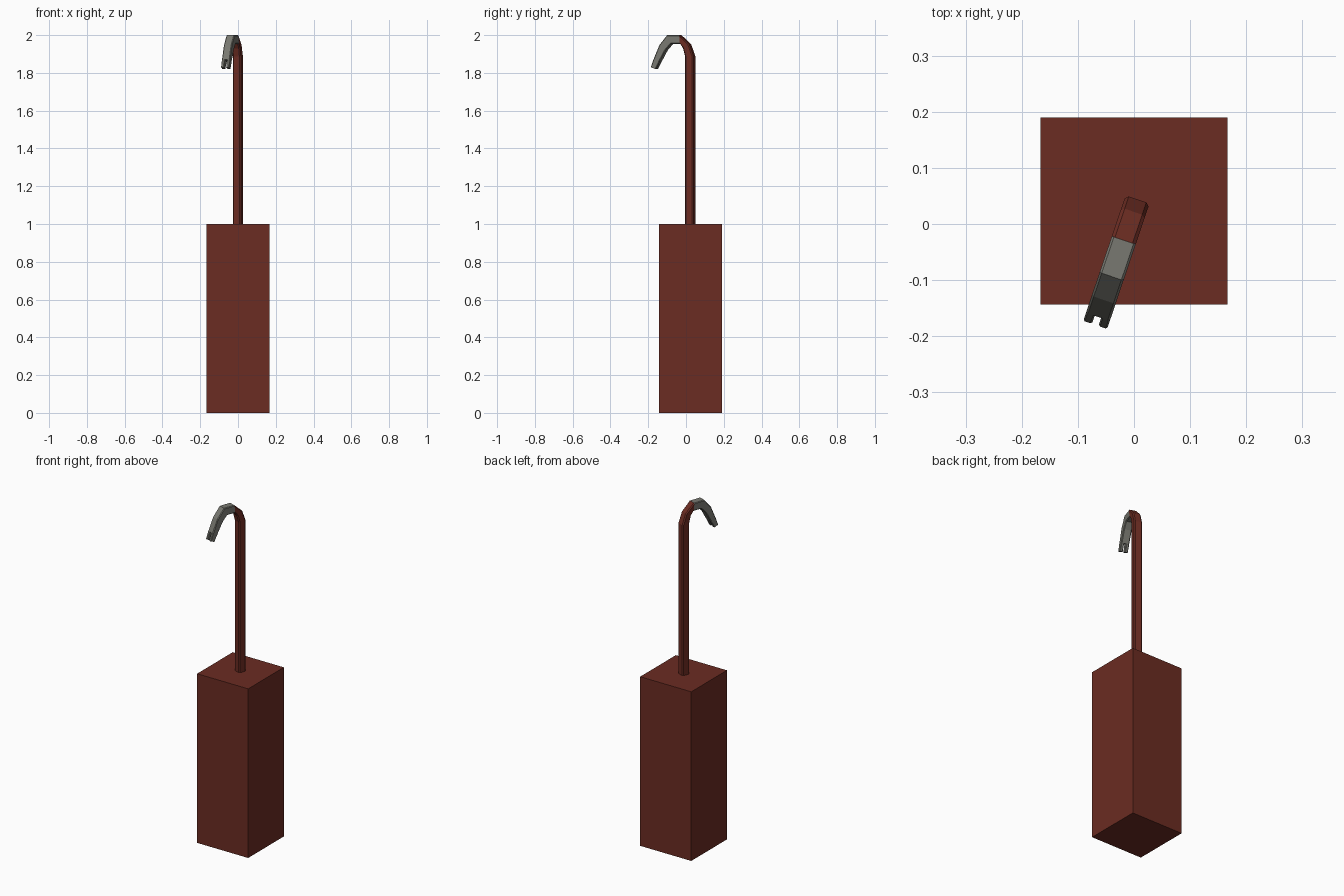
import bpy
import bmesh
from math import atan2
from mathutils import Matrix, Vector

cube = bpy.data.objects.get("Cube")
if cube:
    bpy.data.objects.remove(cube, do_unlink=True)


def material(name, rgb):
    m = bpy.data.materials.new(name)
    m.use_nodes = True
    m.diffuse_color = (*rgb, 1)
    m.node_tree.nodes["Principled BSDF"].inputs["Base Color"].default_value = (*rgb, 1)
    return m


RED = material("rust red paint", (0.147, 0.025, 0.016))
GREY = material("bare steel", (0.19, 0.19, 0.165))


def finish(name, bm, mat):
    bmesh.ops.recalc_face_normals(bm, faces=bm.faces)
    mesh = bpy.data.meshes.new(name)
    bm.to_mesh(mesh)
    bm.free()
    mesh.materials.append(mat)
    obj = bpy.data.objects.new(name, mesh)
    bpy.context.collection.objects.link(obj)
    return obj


# Bar frame: local x runs towards the hook, local y across the bar
HOOK = Vector((-0.32, -0.947, 0)).normalized()
BAR = (Matrix.Translation((-0.001, 0.022, 0))
       @ Matrix.Rotation(atan2(HOOK.y, HOOK.x), 4, "Z"))


def loft(name, stations, left, right, bevel, mat):
    """Join chamfered rectangles; each station is an outer and inner (u, z)."""
    bm = bmesh.new()
    rings = []
    for outer, inner in stations:
        o, i = (Vector((p[0], 0, p[1])) for p in (outer, inner))
        d = (i - o).normalized() * bevel
        section = [(o, left + bevel), (o + d, left), (i - d, left), (i, left + bevel),
                   (i, right - bevel), (i - d, right), (o + d, right), (o, right - bevel)]
        rings.append([bm.verts.new(BAR @ (p + Vector((0, w, 0)))) for p, w in section])
    for a, b in zip(rings, rings[1:]):
        for k in range(8):
            n = (k + 1) % 8
            bm.faces.new((a[k], a[n], b[n], b[k]))
    bm.faces.new(rings[0])
    bm.faces.new(rings[-1])
    return finish(name, bm, mat)


# Block
bm = bmesh.new()
bmesh.ops.create_cube(bm, size=1, matrix=Matrix.Translation((0, 0.023, 0.5))
                      @ Matrix.Diagonal((0.334, 0.333, 1, 1)))
finish("block", bm, RED)

# Painted shaft and first half of the bend
HALF = 0.0225
crest = ((0.054, 2.0), (0.050, 1.954))
loft("shaft", [((-0.023, 0.99), (0.023, 0.99)),
               ((-0.023, 1.89), (0.023, 1.888)),
               ((0.0, 1.952), (0.034, 1.93)),
               crest], -HALF, HALF, 0.006, RED)

# Bare steel hook
claw_root = ((0.198, 1.872), (0.166, 1.858))
loft("hook", [crest,
              ((0.122, 2.0), (0.100, 1.954)),
              ((0.166, 1.947), (0.130, 1.922)),
              claw_root], -HALF, HALF, 0.004, GREY)

# Two claw prongs with the nail slot between them
claw_tip = ((0.213, 1.83), (0.186, 1.82))
for side, left, right in (("right", -HALF, -0.006), ("left", 0.006, HALF)):
    loft(side + "_prong", [claw_root, claw_tip], left, right, 0.003, GREY)
